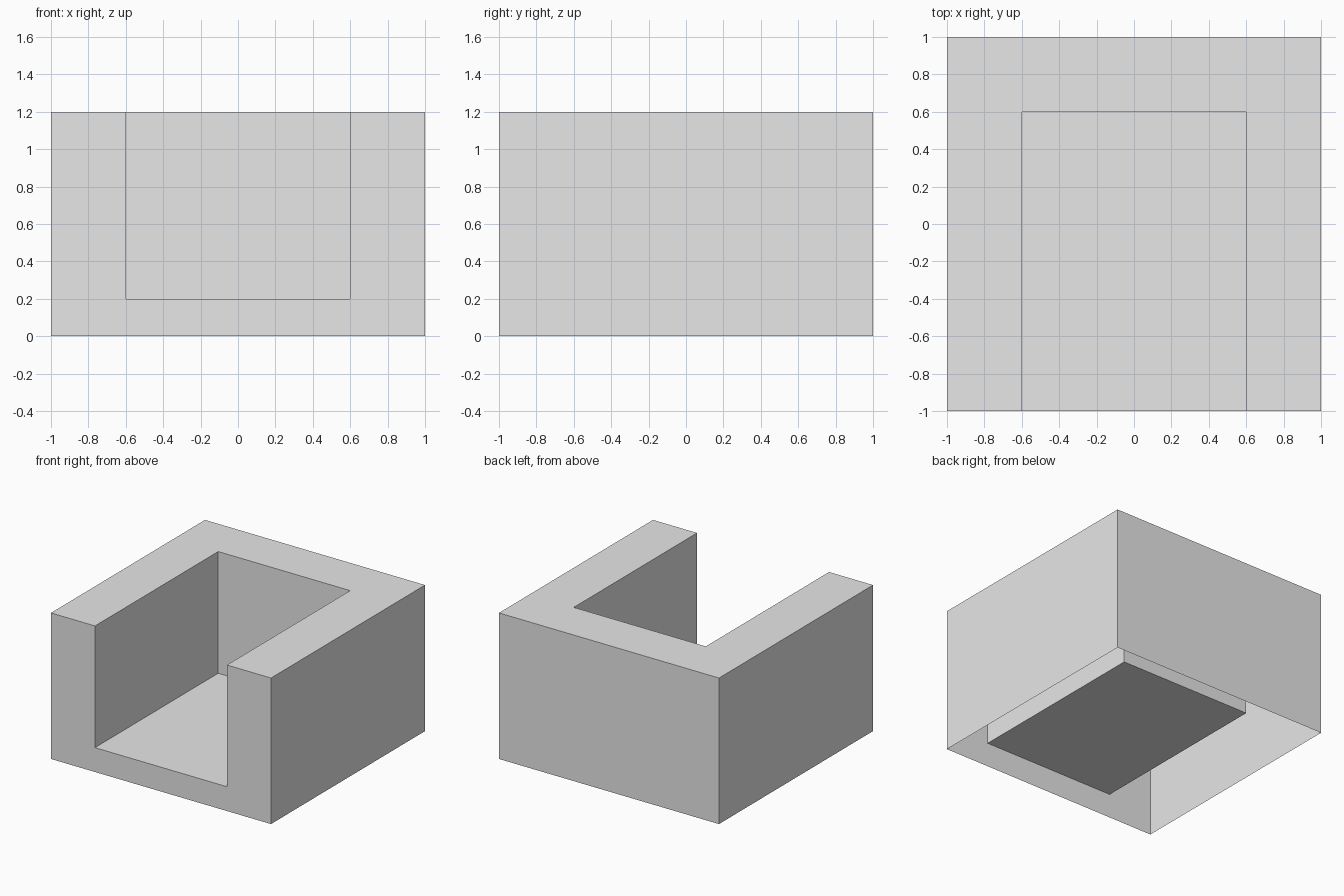
import bpy
import bmesh

cube = bpy.data.objects.get("Cube")
if cube:
    bpy.data.objects.remove(cube, do_unlink=True)

HALF, HEIGHT = 1.0, 1.2           # outer shell
SLOT, FLOOR = 0.6, 0.2            # slot half width / back edge, floor height

grey = bpy.data.materials.new("plain grey")
grey.use_nodes = True
grey.diffuse_color = (0.8, 0.8, 0.8, 1)
grey.node_tree.nodes["Principled BSDF"].inputs["Base Color"].default_value = (0.8, 0.8, 0.8, 1)

bm = bmesh.new()


def ring(half, back, z):
    """Front left, back left, back right, front right corners at height z."""
    plan = ((half, -HALF), (half, back), (-half, back), (-half, -HALF))
    return [bm.verts.new((x, y, z)) for x, y in plan]


outer_low, outer_top = ring(HALF, HALF, 0), ring(HALF, HALF, HEIGHT)
slot_low, slot_top = ring(SLOT, SLOT, FLOOR), ring(SLOT, SLOT, HEIGHT)

# Outer walls and slot walls: left, back, right
for i in range(3):
    j = i + 1
    bm.faces.new((outer_low[i], outer_low[j], outer_top[j], outer_top[i]))
    bm.faces.new((slot_low[j], slot_low[i], slot_top[i], slot_top[j]))

# Slot floor, U-shaped rim, and U-shaped front; the underside stays open
bm.faces.new(slot_low)
bm.faces.new(outer_top + slot_top[::-1])
bm.faces.new((outer_low[3], outer_low[0], outer_top[0], slot_top[0],
              slot_low[0], slot_low[3], slot_top[3], outer_top[3]))

bmesh.ops.recalc_face_normals(bm, faces=bm.faces)
bm.normal_update()
# Make sure the rim faces up
rim = max(bm.faces, key=lambda f: f.calc_center_median().z)
if rim.normal.z < 0:
    bmesh.ops.reverse_faces(bm, faces=bm.faces)

mesh = bpy.data.meshes.new("slotted_block")
bm.to_mesh(mesh)
bm.free()
mesh.materials.append(grey)
block = bpy.data.objects.new("slotted_block", mesh)
bpy.context.scene.collection.objects.link(block)
